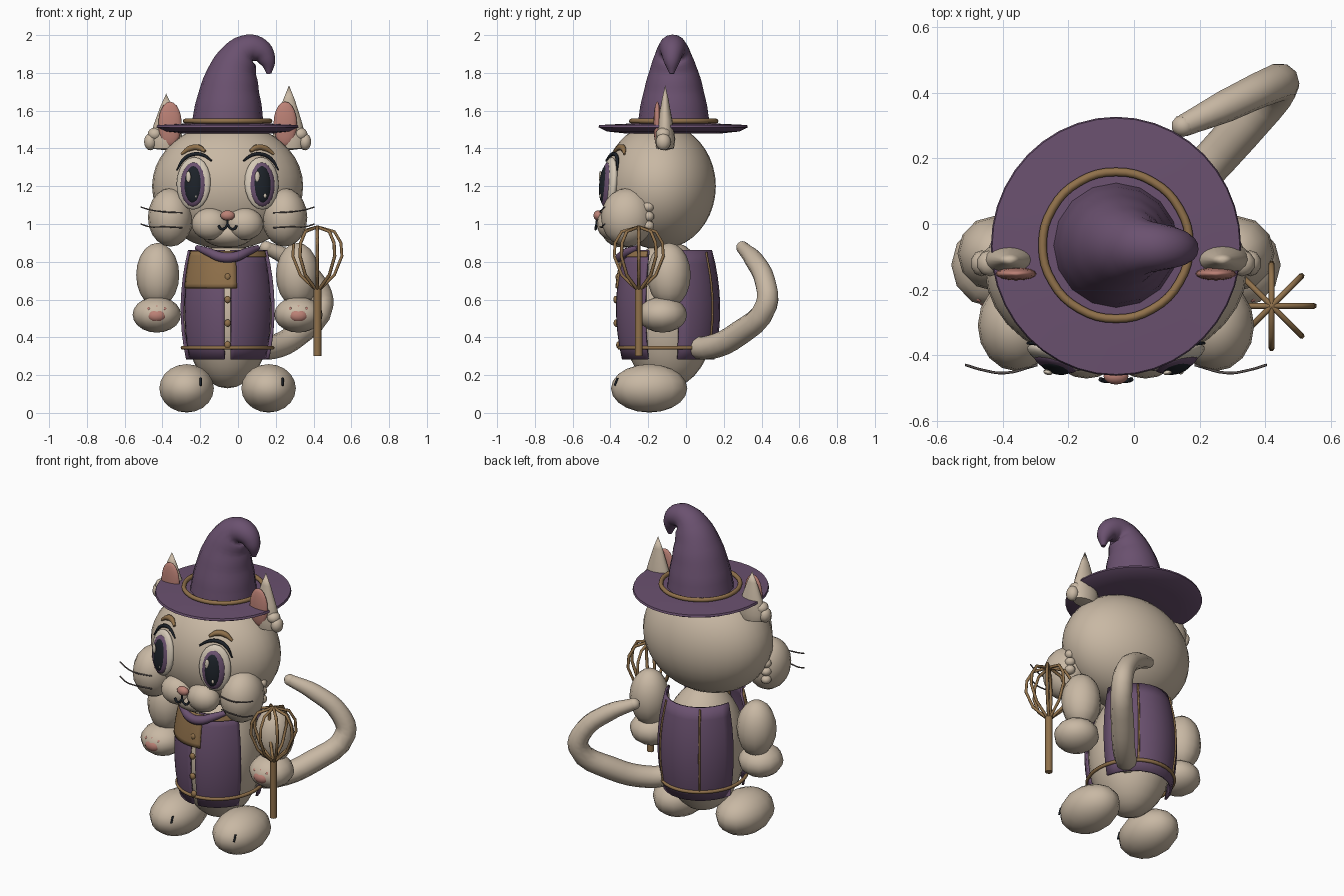
import bpy, bmesh
from math import sin, cos, pi, radians, sqrt
from mathutils import Matrix, Vector

if "Cube" in bpy.data.objects:
    bpy.data.objects.remove(bpy.data.objects["Cube"])

CX = -0.055                      # symmetry plane of the figure
SIDES = (("right", -1), ("left", 1))


def material(name, r, g, b):
    m = bpy.data.materials.new(name)
    m.use_nodes = True
    m.diffuse_color = (r, g, b, 1)
    bsdf = m.node_tree.nodes["Principled BSDF"]
    bsdf.inputs["Base Color"].default_value = (r, g, b, 1)
    bsdf.inputs["Roughness"].default_value = 0.8
    return m


FUR = material("cream fur", .58, .48, .37)
PURPLE = material("plum cloth", .145, .082, .16)
BROWN = material("tan leather", .28, .165, .07)
PINK = material("dusty pink", .50, .22, .18)
DARK = material("ink", .012, .016, .022)
WHITE = material("eye cream", .66, .58, .47)
GREY = material("whisker grey", .12, .10, .095)


def finish(ob, name, mat, angle=50):
    ob.name = name
    ob.data.materials.clear()
    ob.data.materials.append(mat)
    bpy.ops.object.select_all(action='DESELECT')
    ob.select_set(True)
    bpy.context.view_layer.objects.active = ob
    bpy.ops.object.shade_smooth_by_angle(angle=radians(angle))
    return ob


def from_bmesh(bm, name, mat, angle=50):
    bmesh.ops.recalc_face_normals(bm, faces=bm.faces)
    me = bpy.data.meshes.new(name)
    bm.to_mesh(me)
    bm.free()
    ob = bpy.data.objects.new(name, me)
    bpy.context.collection.objects.link(ob)
    return finish(ob, name, mat, angle)


def ball(name, loc, size, mat, rx=0, rz=0, seg=16, rings=10):
    bm = bmesh.new()
    bmesh.ops.create_uvsphere(bm, u_segments=seg, v_segments=rings, radius=1)
    m = (Matrix.Translation(loc) @ Matrix.Rotation(radians(rz), 4, 'Z')
         @ Matrix.Rotation(radians(rx), 4, 'X') @ Matrix.Diagonal((*size, 1)))
    bmesh.ops.transform(bm, matrix=m, verts=bm.verts)
    return from_bmesh(bm, name, mat, 80)


def tube(name, pts, radii, mat, res=1, steps=4, closed=False, smooth=True):
    cu = bpy.data.curves.new(name, 'CURVE')
    cu.dimensions = '3D'
    cu.bevel_depth = 1
    cu.bevel_resolution = res
    cu.resolution_u = steps
    cu.use_fill_caps = True
    sp = cu.splines.new('BEZIER')
    sp.bezier_points.add(len(pts) - 1)
    for i, (bp, p) in enumerate(zip(sp.bezier_points, pts)):
        bp.co = p
        bp.handle_left_type = bp.handle_right_type = 'AUTO' if smooth else 'VECTOR'
        bp.radius = radii[i] if isinstance(radii, (list, tuple)) else radii
    sp.use_cyclic_u = closed
    ob = bpy.data.objects.new(name, cu)
    bpy.context.collection.objects.link(ob)
    bpy.ops.object.select_all(action='DESELECT')
    ob.select_set(True)
    bpy.context.view_layer.objects.active = ob
    bpy.ops.object.convert(target='MESH')
    return finish(bpy.context.view_layer.objects.active, name, mat, 65)


def lathe(name, profile, loc, mat, sy=1, seg=32, tall=1):
    bm = bmesh.new()
    vs = [bm.verts.new((r, 0, z)) for r, z in profile]
    es = [bm.edges.new(p) for p in zip(vs, vs[1:])]
    bmesh.ops.spin(bm, geom=vs + es, cent=(0, 0, 0), axis=(0, 0, 1), angle=2 * pi, steps=seg)
    bmesh.ops.remove_doubles(bm, verts=bm.verts, dist=.0005)
    m = Matrix.Translation(loc) @ Matrix.Diagonal((1, sy, tall, 1))
    bmesh.ops.transform(bm, matrix=m, verts=bm.verts)
    return from_bmesh(bm, name, mat)


def on_vest(deg, z, off=0):
    """Point on the vest; zero degrees is the front, positive toward +x."""
    r = .265 - .04 * ((z - .55) / .3) ** 2 + off
    a = radians(deg)
    return Vector((CX + .92 * r * sin(a), -.095 - r * cos(a), z))


def panel(name, a0, a1, z0, z1, off, mat, thick=.012):
    bm = bmesh.new()
    n, k = 12, 8
    g = [[bm.verts.new(on_vest(a0 + (a1 - a0) * i / n, z0 + (z1 - z0) * j / k, off))
          for j in range(k + 1)] for i in range(n + 1)]
    for i in range(n):
        for j in range(k):
            bm.faces.new((g[i][j], g[i + 1][j], g[i + 1][j + 1], g[i][j + 1]))
    ob = from_bmesh(bm, name, mat)
    mod = ob.modifiers.new("thickness", 'SOLIDIFY')
    mod.thickness = thick
    mod.offset = 0
    return ob


def on_head(dx, z, off=.005):
    """Point on the front of the head, dx from its middle."""
    t = max(0, 1 - (dx / .4) ** 2 - ((z - 1.2) / .335) ** 2)
    return (CX + dx, -.14 - .3 * sqrt(t) - off, z)


# Head, muzzle and torso
ball("head", (CX, -.14, 1.2), (.4, .298, .335), FUR, seg=32, rings=20)
ball("torso", (CX, -.095, .52), (.235, .25, .39), FUR, seg=24, rings=16)
ball("chin", (CX, -.33, .95), (.14, .11, .075), FUR)
ball("nose", (CX, -.465, 1.045), (.038, .025, .027), PINK)
tube("mouth_stem", [(CX, -.472, 1.03), (CX, -.474, .995)], .006, DARK)

for side, s in SIDES:
    def X(d):
        return CX + s * d

    # Face
    ball(side + "_cheek", (X(.302), -.31, 1.035), (.12, .14, .155), FUR)
    ball(side + "_muzzle", (X(.09), -.39, 1.0), (.1, .082, .085), FUR)
    tube(side + "_mouth", [(X(0), -.474, .998), (X(.015), -.478, .977),
                           (X(.035), -.478, .974), (X(.048), -.474, .992)], .007, DARK)
    for i in range(3):
        ball(f"{side}_cheek_fluff_{i}", (X(.36), -.2, .99 + .05 * i), (.03, .032, .027), FUR, seg=10, rings=8)
    for i, z in enumerate((1.07, .99)):
        tube(f"{side}_whisker_{i}", [(X(.24), -.43, z - .01), (X(.34), -.455, z - .005),
                                     (X(.41), -.445, z + .005 - .01 * i),
                                     (X(.46), -.43, z + .02 - .01 * i)], .004, GREY)

    # Eyes: stacked thin discs that follow the head
    ball(side + "_eye", (X(.18), -.405, 1.215), (.095, .034, .14), WHITE, -5, s * 18, seg=24)
    ball(side + "_iris", (X(.182), -.422, 1.21), (.07, .028, .118), PURPLE, -5, s * 16, seg=24)
    ball(side + "_pupil", (X(.183), -.432, 1.21), (.05, .025, .1), DARK, -5, s * 16, seg=24)
    ball(side + "_eye_glint", (X(.183) - .025, -.453, 1.25), (.014, .008, .03), WHITE, 0, s * 16)
    ball(side + "_eye_glint_small", (X(.183) + .015, -.453, 1.15), (.008, .006, .012), WHITE)
    tube(side + "_lash", [on_head(s * d, z, .016) for d, z in
                          ((.085, 1.335), (.13, 1.365), (.18, 1.37), (.23, 1.345), (.27, 1.285))],
         [.005, .009, .011, .01, .004], DARK)
    tube(side + "_brow", [on_head(s * d, z, .004) for d, z in
                          ((.12, 1.385), (.155, 1.405), (.2, 1.4), (.245, 1.37))],
         [.008, .017, .017, .007], BROWN)

    # Ears poking through the brim
    tall = 1.0 if s > 0 else .87
    lathe(side + "_ear", [(0, 0), (.08, .01), (.092, .06), (.065, .16), (.03, .27), (0, .345)],
          (X(.325), -.11, 1.39), FUR, .58, 16, tall)
    ball(side + "_inner_ear", (X(.305), -.152, 1.53), (.062, .02, .118), PINK, 0, 0)
    ball(side + "_ear_fluff", (X(.41), -.12, 1.435), (.034, .04, .045), FUR, seg=10, rings=8)
    ball(side + "_ear_fluff_upper", (X(.385), -.12, 1.475), (.04, .04, .035), FUR, seg=10, rings=8)

    # Arms and paws
    ball(side + "_arm", (X(.37), -.09, .73), (.114, .115, .17), FUR, seg=12)
    ball(side + "_hand", (X(.375), -.125, .52), (.128, .13, .095), FUR, seg=12)
    ball(side + "_palm_pad", (X(.375), -.228, .515), (.05, .03, .035), PINK)
    for i in (-1, 0, 1):
        ball(f"{side}_finger_pad_{i + 1}", (X(.375) + .042 * i, -.222, .562 - .012 * abs(i)),
             (.013, .018, .011), PINK, seg=8, rings=6)

    # Feet with a toe crease
    ball(side + "_foot", (X(.217), -.195, .13), (.148, .202, .128), FUR, seg=14)
    tx = X(.217) + .075
    tube(side + "_toe_line", [(tx, -.362, .185), (tx, -.378, .145)], .006, DARK)

    # Vest front and back seam
    panel(side + "_vest_front", s * 4, s * 64, .285, .86, .005, PURPLE)
    tube(side + "_back_seam", [on_vest(180 - s * 32, z, .013) for z in (.34, .5, .68, .85)], .006, BROWN)

# Vest back, bib, collar, belt and buttons
panel("vest_back", 102, 258, .285, .86, .005, PURPLE)
panel("bib", -63, 11, .66, .855, .014, BROWN)
panel("bib_strip", 11, 63, .825, .855, .014, BROWN)
tube("collar", [on_vest(a, z, .02) for a, z in
                ((-48, .875), (-26, .85), (-9, .825), (9, .825), (26, .85), (48, .875))],
     [.014, .024, .028, .028, .024, .014], PURPLE, res=2)
tube("belt", [on_vest(a, .345, .012) for a in range(0, 360, 15)], .011, BROWN, steps=2, closed=True)
for i, z in enumerate((.72, .6, .475, .36)):
    ball(f"button_{i}", on_vest(0, z, .012), (.018, .014, .02), BROWN, seg=10, rings=8)

# Pointed hat: brim, band and curled crown
lathe("hat_brim", [(0, 1.478), (.25, 1.48), (.34, 1.49), (.382, 1.512), (.378, 1.524),
                   (.3, 1.528), (.15, 1.535), (0, 1.535)], (CX, -.068, 0), PURPLE, 1.035, 40)
tube("hat_band", [(CX + .224 * sin(a * pi / 6), -.065 + .224 * cos(a * pi / 6), 1.545) for a in range(12)],
     .013, BROWN, res=2, closed=True)
tube("hat_crown", [(-.055, -.065, 1.51), (-.05, -.065, 1.62), (-.037, -.065, 1.75), (-.005, -.068, 1.86),
                   (.05, -.07, 1.925), (.115, -.072, 1.918), (.155, -.075, 1.865), (.165, -.075, 1.795)],
     [.193, .178, .148, .112, .078, .065, .045, .012], PURPLE, res=6, steps=5)

# Bent tail
tube("tail", [(.08, .04, .35), (.17, .12, .345), (.32, .28, .42), (.445, .425, .57), (.41, .42, .69),
              (.28, .36, .81), (.15, .3, .875)],
     [.06, .064, .066, .06, .056, .05, .034], FUR, res=3)
ball("tail_tip", (.15, .3, .875), (.036, .034, .034), FUR, seg=10, rings=8)

# Whisk: handle and four wire loops
WX, WY = .42, -.25
tube("whisk_handle", [(WX, WY, .3), (WX, WY, .67)], .021, BROWN, res=2)
half = [(.018, .66), (.09, .73), (.13, .83), (.125, .9), (.09, .96), (0, .985)]
loop = half + [(-r, z) for r, z in reversed(half[:-1])]
for i in range(4):
    a = i * pi / 4
    tube(f"whisk_wire_{i}", [(WX + r * cos(a), WY + r * sin(a), z) for r, z in loop],
         .009, BROWN, steps=1, smooth=False)
